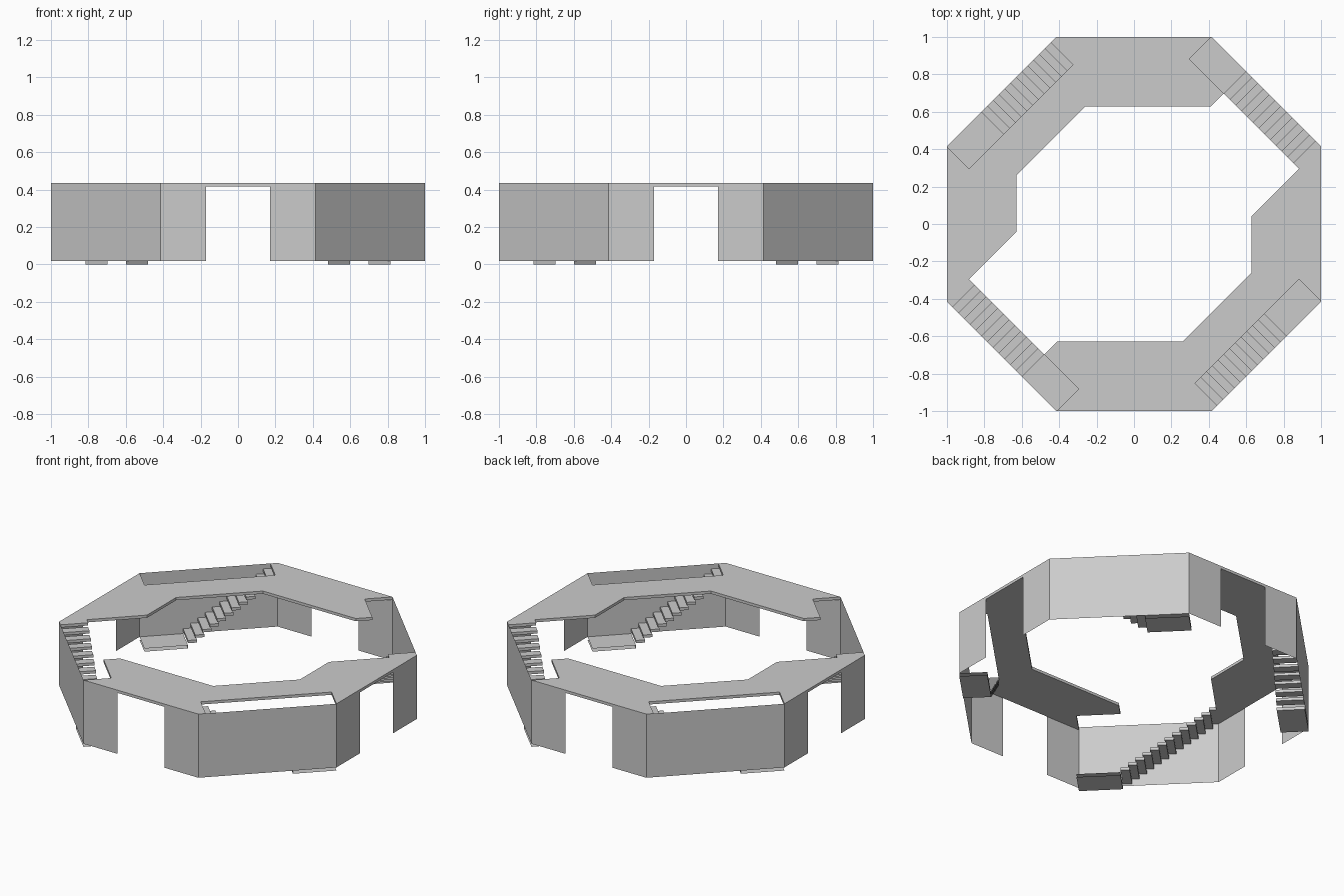
import bpy, bmesh
from mathutils import Vector, Matrix
from math import radians, sqrt

if "Cube" in bpy.data.objects:
    bpy.data.objects.remove(bpy.data.objects["Cube"])

K = sqrt(2) - 1              # half side length of an octagon with apothem 1
FLOOR, TOP, THICK = 0.02, 0.435, 0.018
W = 0.118                    # stair width 0.167 as a diagonal x / y offset
STEPS = 13


def make_object(name, bm):
    mesh = bpy.data.meshes.new(name)
    bm.to_mesh(mesh)
    bm.free()
    obj = bpy.data.objects.new(name, mesh)
    bpy.context.collection.objects.link(obj)
    return obj


def face(bm, pts):
    return bm.faces.new([bm.verts.new(p) for p in pts])


def slab(bm, outline, z0, z1):
    """Flat outline turned into a closed plate."""
    f = face(bm, [(x, y, z0) for x, y in outline])
    ext = bmesh.ops.extrude_face_region(bm, geom=[f])
    verts = [v for v in ext["geom"] if isinstance(v, bmesh.types.BMVert)]
    bmesh.ops.translate(bm, verts=verts, vec=(0, 0, z1 - z0))
    bmesh.ops.recalc_face_normals(bm, faces=bm.faces[:])


def wall(bm, a, b):
    face(bm, [(*a, FLOOR), (*b, FLOOR), (*b, TOP), (*a, TOP)])


def strip(t0, t1):
    """Stretch of the north-east stair strip, t = 0..1 along the wall."""
    o0 = Vector((K + (1 - K) * t0, 1 - (1 - K) * t0))
    o1 = Vector((K + (1 - K) * t1, 1 - (1 - K) * t1))
    inward = Vector((-W, -W))
    return [tuple(p) for p in (o0, o1, o1 + inward, o0 + inward)]


T_LAND = 0.315               # landing share of the wall length

for i in range(4):
    spin = Matrix.Rotation(radians(90 * i), 4, 'Z')

    # Outer walls: one full diagonal wall, one straight side with a doorway
    bm = bmesh.new()
    wall(bm, (K, 1), (1, K))
    wall(bm, (-K, 1), (-0.17, 1))
    wall(bm, (0.17, 1), (K, 1))
    make_object(f"outer_wall_{i}", bm).matrix_world = spin

    # Bottom landing: two thin sheets closed only at the stair end
    bm = bmesh.new()
    land = strip(0, T_LAND)
    for z in (0, FLOOR):
        face(bm, [(x, y, z) for x, y in land])
    a, b = land[1], land[2]
    face(bm, [(*a, 0), (*b, 0), (*b, FLOOR), (*a, FLOOR)])
    make_object(f"stair_landing_{i}", bm).matrix_world = spin

    # Open treads climbing clockwise up to the walkway
    bm = bmesh.new()
    run = (1 - T_LAND) / STEPS
    rise = (TOP - FLOOR) / STEPS
    for s in range(STEPS):
        t0 = T_LAND + s * run
        z = FLOOR + (s + 1) * rise
        slab(bm, strip(t0, min(t0 + run * 1.25, 1)), z - THICK, z)
    make_object(f"stair_treads_{i}", bm).matrix_world = spin

# Two walkway halves with a stairwell slot along the north-west wall
outline = [
    (-K, 1), (K, 1), (K - W, 1 - W), (0.48, 1 + K - 2 * W - 0.48), (0.41, 0.628),
    (-0.26, 0.628), (-0.628, 0.26), (-0.628, -0.04), (W - 1, W - K), (-1, -K),
    (-1, K), (W - 1, K - W), (W - K, 1 - W),
]
for i, name in enumerate(("walkway_back", "walkway_front")):
    bm = bmesh.new()
    slab(bm, outline, TOP - THICK, TOP)
    bmesh.ops.triangulate(bm, faces=[f for f in bm.faces if len(f.verts) > 4])
    make_object(name, bm).matrix_world = Matrix.Rotation(radians(180 * i), 4, 'Z')
